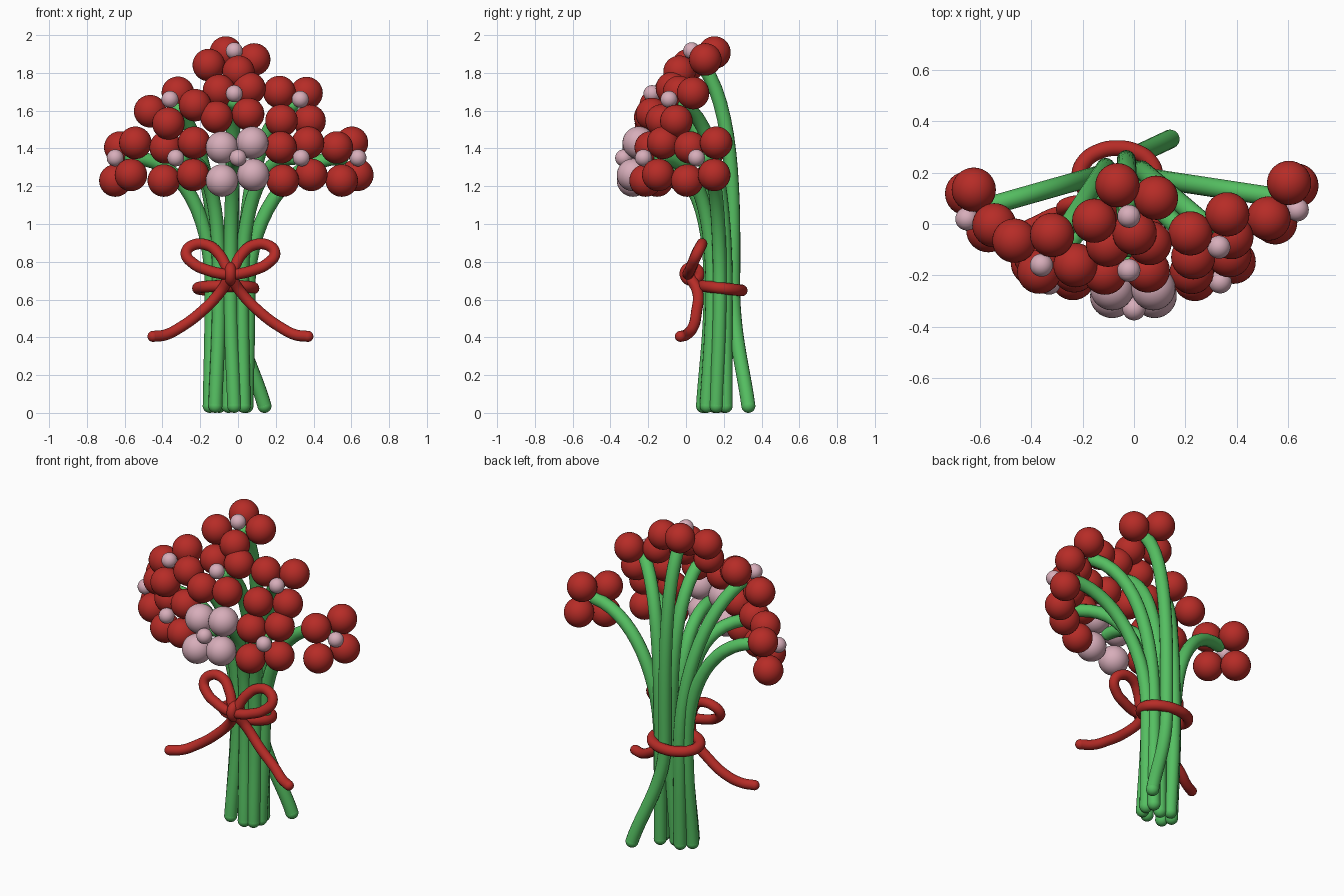
import bpy
from math import radians, cos, sin, tau
from mathutils import Matrix, Vector

if "Cube" in bpy.data.objects:
    bpy.data.objects.remove(bpy.data.objects["Cube"])


def material(name, rgb):
    m = bpy.data.materials.new(name)
    m.diffuse_color = (*rgb, 1)
    m.use_nodes = True
    m.node_tree.nodes["Principled BSDF"].inputs["Base Color"].default_value = m.diffuse_color
    return m


RED = material("red", (0.47, 0.025, 0.02))
PINK = material("pink", (0.68, 0.42, 0.49))
GREEN = material("green", (0.09, 0.52, 0.12))


def ball(name, pos, r, mat):
    bpy.ops.mesh.primitive_uv_sphere_add(segments=32, ring_count=20, radius=r, location=pos)
    ob = bpy.context.object
    ob.name = name
    ob.data.materials.append(mat)
    bpy.ops.object.shade_smooth()
    return ob


def tube(name, pts, r, mat, handles=None, closed=False):
    """Round tube along a bezier; handles is an optional list of (left, right)."""
    cu = bpy.data.curves.new(name, 'CURVE')
    cu.dimensions = '3D'
    cu.bevel_depth = r
    cu.bevel_resolution = 6
    cu.resolution_u = 14
    sp = cu.splines.new('BEZIER')
    sp.bezier_points.add(len(pts) - 1)
    sp.use_cyclic_u = closed
    for i, (bp, p) in enumerate(zip(sp.bezier_points, pts)):
        bp.co = p
        if handles:
            bp.handle_left_type = bp.handle_right_type = 'FREE'
            bp.handle_left, bp.handle_right = handles[i]
        else:
            bp.handle_left_type = bp.handle_right_type = 'AUTO'
    ob = bpy.data.objects.new(name, cu)
    bpy.context.collection.objects.link(ob)
    cu.materials.append(mat)
    bpy.ops.object.select_all(action='DESELECT')
    ob.select_set(True)
    bpy.context.view_layer.objects.active = ob
    bpy.ops.object.convert(target='MESH')
    ob = bpy.context.object
    ob.name = name
    bpy.ops.object.shade_smooth()
    return ob


# petal centres relative to the flower's middle, for a flower facing the front
PETALS = [(-.085, .08, .055), (.075, .08, .08), (-.085, .05, -.12), (.08, .05, -.09)]
STEM_R = 0.037

# name: centre, (yaw, tilt up, roll), stem xy at the ribbon, stem xy at the base
FLOWERS = {
    "top": ((-.02, .03, 1.917), (0, 53, 31), (-.03, .25), (.14, .33)),
    "upper_centre": ((-.02, -.18, 1.69), (0, 28, 4), (-.03, .19), (-.05, .17)),
    "upper_left": ((-.36, -.16, 1.66), (-35, 34, 38), (-.11, .22), (-.10, .20)),
    "upper_right": ((.33, -.09, 1.66), (28, 20, 11), (.03, .21), (.03, .21)),
    "far_left": ((-.65, .02, 1.35), (-60, 0, 0), (-.14, .19), (-.15, .15)),
    "lower_left": ((-.33, -.23, 1.35), (-20, 0, 0), (-.10, .14), (-.12, .10)),
    "front": ((0, -.33, 1.35), (0, 0, 0), (-.04, .13), (-.02, .09)),
    "lower_right": ((.335, -.225, 1.35), (24, 0, 0), (.02, .14), (.03, .11)),
    "far_right": ((.635, .055, 1.35), (60, 0, 0), (.055, .18), (.045, .16)),
}

# flowers and stems
for name, (c, (yaw, tilt, roll), ring, base) in FLOWERS.items():
    c = Vector(c)
    rot = (Matrix.Rotation(radians(yaw), 3, 'Z') @ Matrix.Rotation(radians(-tilt), 3, 'X')
           @ Matrix.Rotation(radians(roll), 3, 'Y'))
    ball(name + "_flower_middle", c, 0.045, PINK)
    for i, p in enumerate(PETALS):
        ball(f"{name}_petal_{i + 1}", c + rot @ Vector(p), 0.086, PINK if name == "front" else RED)
    back = rot @ Vector((0, 1, 0))
    b, m, e = Vector((*base, STEM_R)), Vector((*ring, .66)), c + back * 0.1
    # each stem stays in one upright plane from the ribbon to its flower
    flat = (m - e).to_2d().normalized() * cos(radians(tilt))
    pull = Vector((*flat, back.z)) * .3
    up = Vector((0, 0, 1))
    tube(name + "_stem", [b, m, e], STEM_R, GREEN,
         [(b, b + (m - b) * .3), (m - up * .25, m + up * .35), (e + pull, e)])
    ball(name + "_stem_foot", b, STEM_R, GREEN)
    ball(name + "_stem_tip", e, STEM_R, GREEN)

# ribbon wrapped round the stems
wrap = [(-.065 + .147 * cos(a), .19 + .105 * sin(a), .66 - .012 * sin(a))
        for a in (tau * i / 12 for i in range(12))]
tube("ribbon_wrap", wrap, 0.031, RED, closed=True)

# bow: loops and tails mirrored about the knot
KX = -.04
LOOP = [(0, .015, .73), (.05, .01, .737), (.12, .02, .755), (.195, .035, .79), (.235, .06, .845),
        (.2, .08, .887), (.12, .08, .887), (.06, .055, .84), (.015, .025, .76)]
TAIL = [(.005, .02, .72), (.05, .06, .645), (.16, .055, .53), (.27, .035, .45),
        (.345, 0, .413), (.41, -.03, .405)]
for side, s in (("left", -1), ("right", 1)):
    place = lambda pts: [(KX + s * x, y, z) for x, y, z in pts]
    tube(f"bow_{side}_loop", place(LOOP), 0.029, RED)
    tail = place(TAIL)
    tube(f"bow_{side}_tail", tail, 0.029, RED)
    ball(f"bow_{side}_tail_end", tail[-1], 0.029, RED)

# knot band over the middle of the bow
knot = [(KX, -.005, .74), (KX, .03, .77), (KX, .07, .735), (KX, .03, .70)]
tube("bow_knot", knot, 0.029, RED, closed=True)
